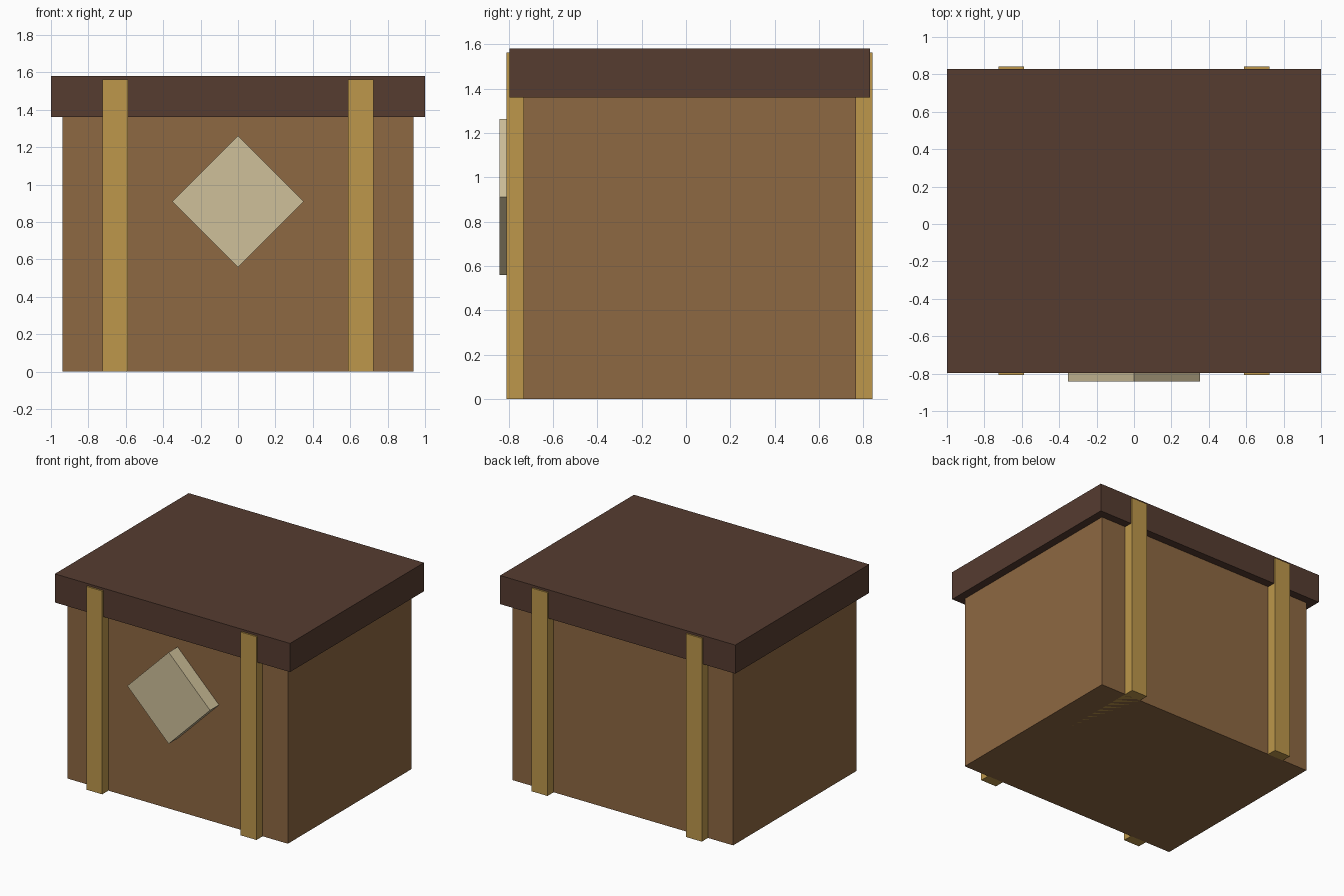
import bpy
from math import radians, sqrt

if "Cube" in bpy.data.objects:
    bpy.data.objects.remove(bpy.data.objects["Cube"])


def material(name, rgb):
    mat = bpy.data.materials.new(name)
    mat.diffuse_color = (*rgb, 1)
    mat.use_nodes = True
    mat.node_tree.nodes["Principled BSDF"].inputs["Base Color"].default_value = mat.diffuse_color
    return mat


def box(name, size, center, mat, tilt=0):
    bpy.ops.mesh.primitive_cube_add(size=1, location=center)
    obj = bpy.context.object
    obj.name = name
    obj.scale = size
    obj.rotation_euler.y = radians(tilt)
    obj.data.materials.append(mat)
    return obj


wood = material("wood", (0.27, 0.138, 0.054))
dark_wood = material("dark_wood", (0.093, 0.045, 0.03))
brass = material("brass", (0.509, 0.309, 0.07))
cream = material("cream", (0.62, 0.527, 0.323))

MID_Y = 0.0165  # chest centre, shifted back to balance the front plate

# Chest body and overhanging lid
box("body", (1.875, 1.50, 1.36), (0, MID_Y, 0.68), wood)
box("lid", (2.0, 1.625, 0.22), (0, MID_Y, 1.47), dark_wood)

# Straps running front to back through the chest
for side, x in (("left", -0.656), ("right", 0.656)):
    box(f"{side}_strap", (0.135, 1.65, 1.5625), (x, MID_Y, 0.78125), brass)

# Diamond plate on the front
edge = 0.352 * sqrt(2)
box("diamond_plate", (edge, 0.12, edge), (0, -0.782, 0.91), cream, tilt=45)
